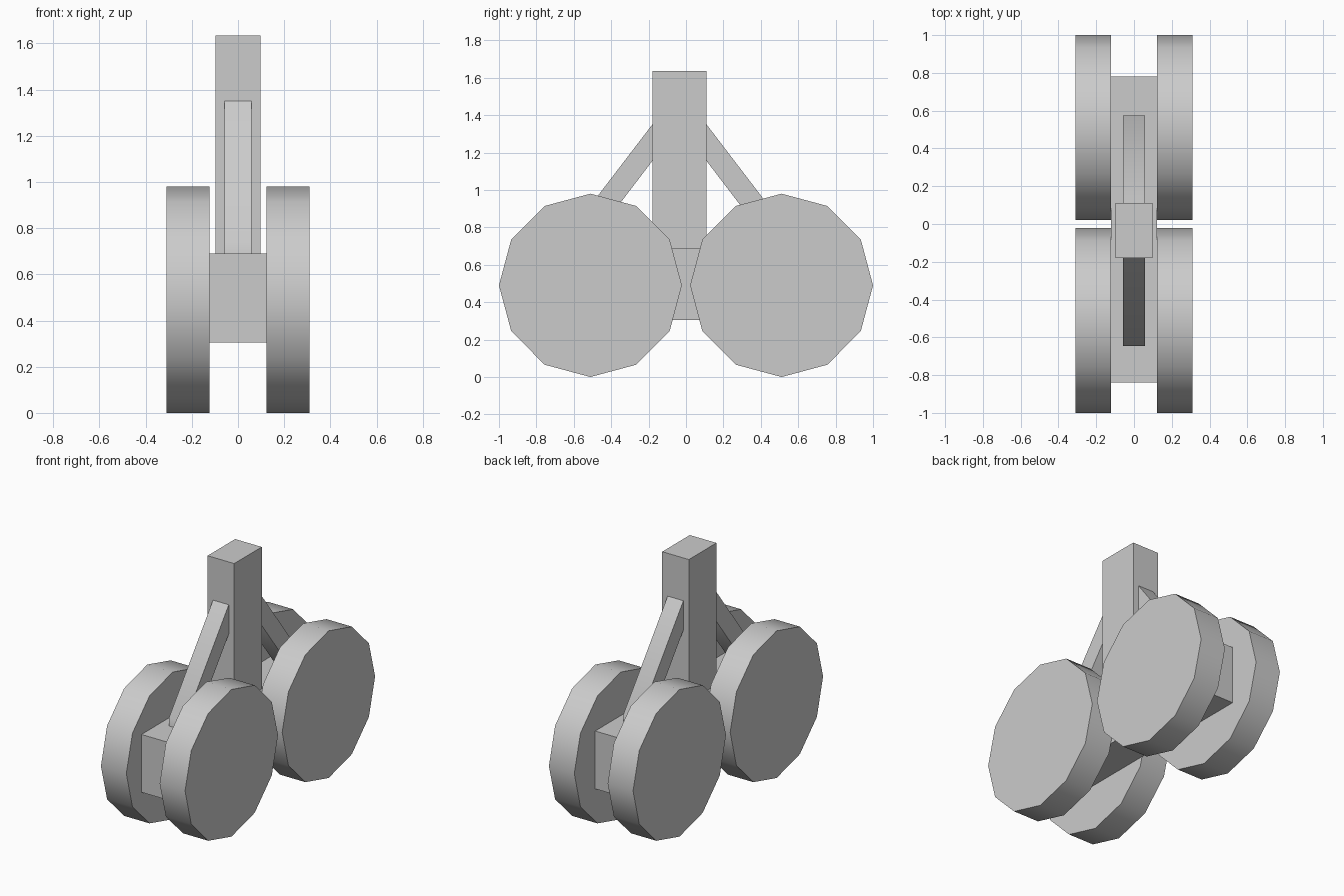
import bpy
from math import radians, pi, cos, sin

if "Cube" in bpy.data.objects:
    bpy.data.objects.remove(bpy.data.objects["Cube"])


def prism(name, profile, x0, x1, smooth=None):
    """Extrude a (y, z) outline along x."""
    n = len(profile)
    verts = [(x, y, z) for x in (x0, x1) for y, z in profile]
    faces = [tuple(range(n))[::-1], tuple(range(n, 2 * n))]
    faces += [(i, (i + 1) % n, n + (i + 1) % n, n + i) for i in range(n)]
    mesh = bpy.data.meshes.new(name)
    mesh.from_pydata(verts, [], faces)
    obj = bpy.data.objects.new(name, mesh)
    bpy.context.collection.objects.link(obj)
    # consistent outward normals
    bpy.ops.object.select_all(action='DESELECT')
    obj.select_set(True)
    bpy.context.view_layer.objects.active = obj
    bpy.ops.object.mode_set(mode='EDIT')
    bpy.ops.mesh.select_all(action='SELECT')
    bpy.ops.mesh.normals_make_consistent(inside=False)
    bpy.ops.object.mode_set(mode='OBJECT')
    if smooth:
        bpy.ops.object.shade_smooth_by_angle(angle=radians(smooth))
    return obj


def box_outline(y0, y1, z0, z1):
    return [(y0, z0), (y1, z0), (y1, z1), (y0, z1)]


# bogie beam and upright leg
prism("bogie_beam", box_outline(-0.84, 0.78, 0.305, 0.69), -0.123, 0.123)
prism("upright_leg", box_outline(-0.18, 0.11, 0.60, 1.635), -0.098, 0.098)

# diagonal struts, mirrored about the leg centre
STRUT = [(0.145, 1.35), (0.61, 0.742), (0.61, 0.65), (0.53, 0.65), (0.145, 1.155)]
for label, s in (("front", -1), ("back", 1)):
    prism(f"{label}_strut", [(-0.035 + s * d, z) for d, z in STRUT],
          -0.058, 0.058, smooth=45)

# four twelve-sided wheels
for label, cy in (("front", -0.511), ("back", 0.511)):
    rim = [(cy + 0.489 * cos(i * pi / 6), 0.49 + 0.49 * sin(i * pi / 6))
           for i in range(12)]
    for side, s in (("left", -1), ("right", 1)):
        prism(f"{label}_{side}_wheel", rim, *sorted((s * 0.123, s * 0.31)), smooth=45)
